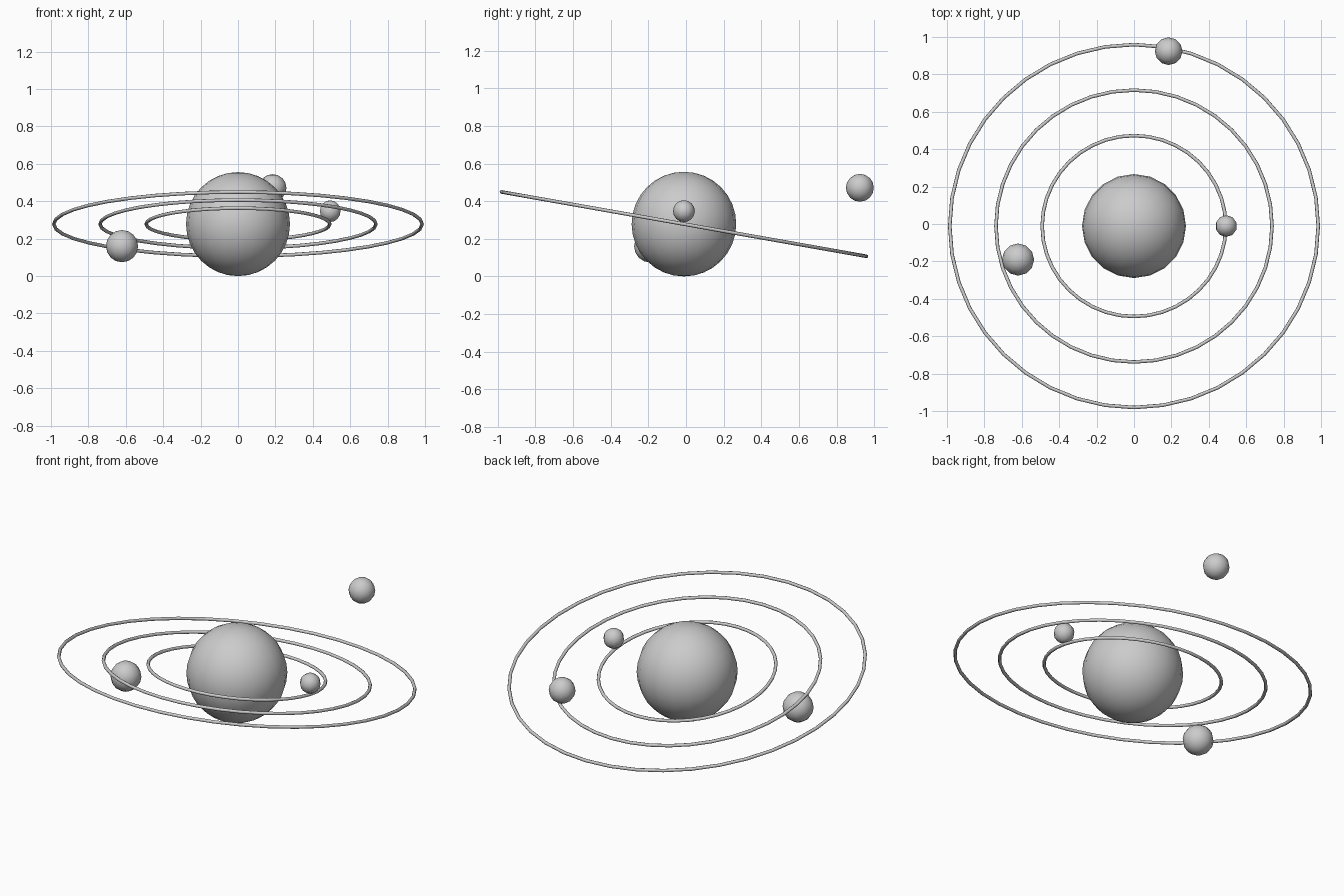
import bpy
import math

if "Cube" in bpy.data.objects:
    bpy.data.objects.remove(bpy.data.objects["Cube"])

CY, CZ = -0.011, 0.278   # centre of the system
TILT = math.radians(-10)


def ball(name, loc, radius, segments, rings):
    bpy.ops.mesh.primitive_uv_sphere_add(
        segments=segments, ring_count=rings, radius=radius, location=loc)
    ob = bpy.context.object
    ob.name = name
    bpy.ops.object.shade_smooth()


def orbit(name, radius):
    bpy.ops.mesh.primitive_torus_add(
        major_radius=radius, minor_radius=0.0095,
        major_segments=40, minor_segments=8,
        location=(0, CY, CZ), rotation=(TILT, 0, 0))
    ob = bpy.context.object
    ob.name = name
    bpy.ops.object.shade_smooth()


# Central body
ball("central_sphere", (0, CY, CZ), 0.278, 20, 16)

# Tilted concentric orbit rings
for name, radius in (("inner_ring", 0.491), ("middle_ring", 0.738), ("outer_ring", 0.985)):
    orbit(name, radius)

# Small orbiting bodies
ball("small_planet", (0.493, CY, 0.347), 0.058, 10, 8)
ball("large_planet", (-0.62, -0.19, 0.16), 0.086, 12, 8)
ball("far_planet", (0.185, 0.924, 0.471), 0.074, 12, 8)
